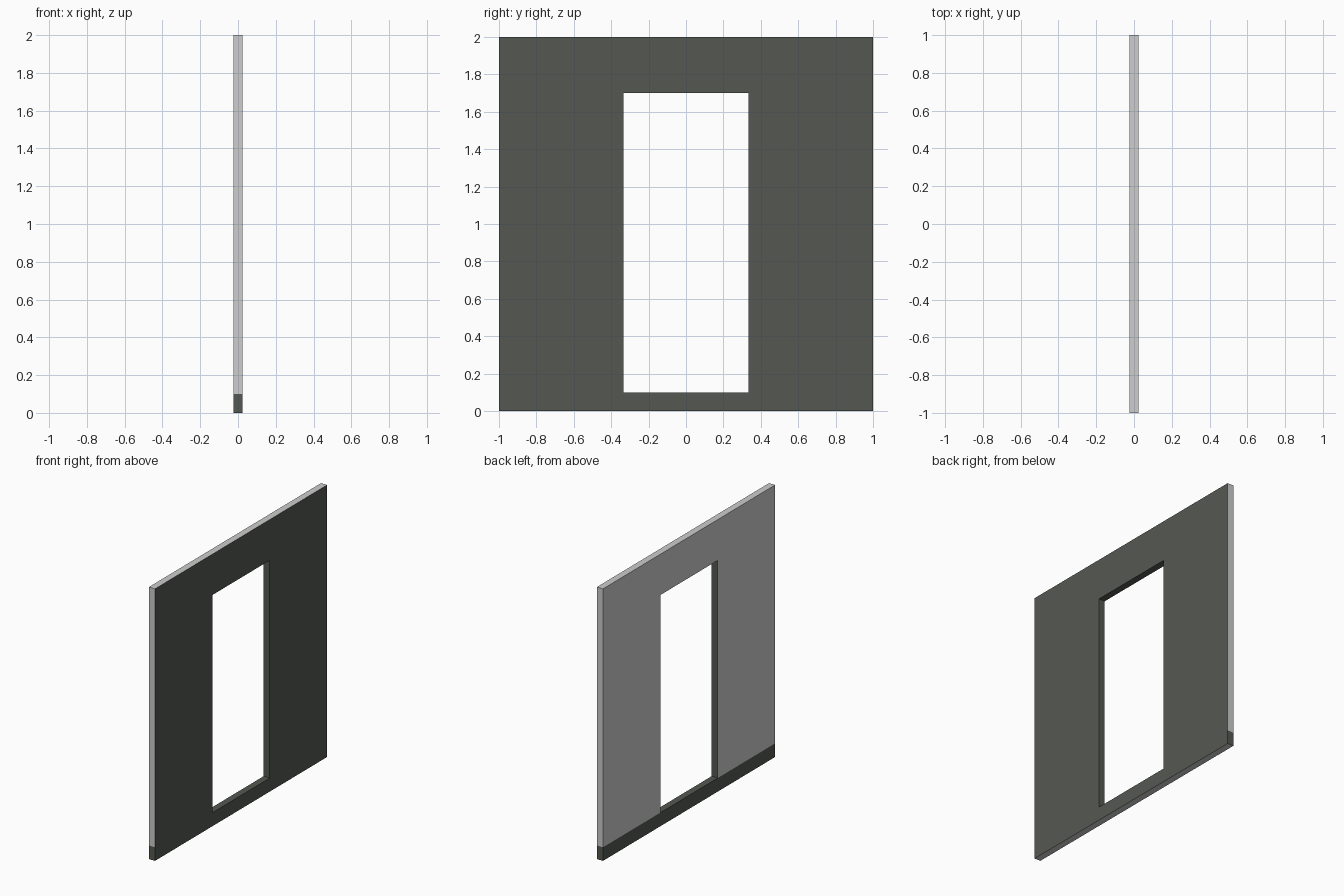
import bpy, bmesh

if "Cube" in bpy.data.objects:
    bpy.data.objects.remove(bpy.data.objects["Cube"])

HALF_T = 0.025            # half wall thickness
OPEN_Y = 0.333            # half door width
Z_SILL, Z_HEAD, Z_TOP = 0.1, 1.7, 2.0


def material(name, rgb):
    m = bpy.data.materials.new(name)
    m.diffuse_color = (*rgb, 1.0)
    m.use_nodes = True
    m.node_tree.nodes["Principled BSDF"].inputs["Base Color"].default_value = m.diffuse_color
    return m


light = material("light grey plaster", (0.61, 0.61, 0.61))
dark = material("dark grey green", (0.089, 0.098, 0.083))

# Wall panel: grid of cells with the doorway left out, extruded to thickness
ys = [-1.0, -OPEN_Y, OPEN_Y, 1.0]
zs = [0.0, Z_SILL, Z_HEAD, Z_TOP]
bm = bmesh.new()
grid = [[bm.verts.new((-HALF_T, y, z)) for z in zs] for y in ys]
cells = []
for i in range(3):
    for j in range(3):
        if (i, j) != (1, 1):
            cells.append(bm.faces.new((grid[i][j], grid[i + 1][j],
                                       grid[i + 1][j + 1], grid[i][j + 1])))
ext = bmesh.ops.extrude_face_region(bm, geom=cells, use_keep_orig=True)
moved = [g for g in ext["geom"] if isinstance(g, bmesh.types.BMVert)]
bmesh.ops.translate(bm, verts=moved, vec=(2 * HALF_T, 0, 0))
bmesh.ops.recalc_face_normals(bm, faces=bm.faces)

# Dark front side, skirting band and door reveal; everything else light
for f in bm.faces:
    c, n = f.calc_center_median(), f.normal
    front = n.x > 0.5
    skirting = c.z < Z_SILL and n.z > -0.5
    reveal = abs(n.x) < 0.5 and abs(c.y) < OPEN_Y + 0.01 and 0.05 < c.z < Z_HEAD + 0.01
    f.material_index = 1 if front or skirting or reveal else 0

mesh = bpy.data.meshes.new("doorway_wall")
bm.to_mesh(mesh)
bm.free()
mesh.materials.append(light)
mesh.materials.append(dark)
wall = bpy.data.objects.new("doorway_wall", mesh)
bpy.context.collection.objects.link(wall)
